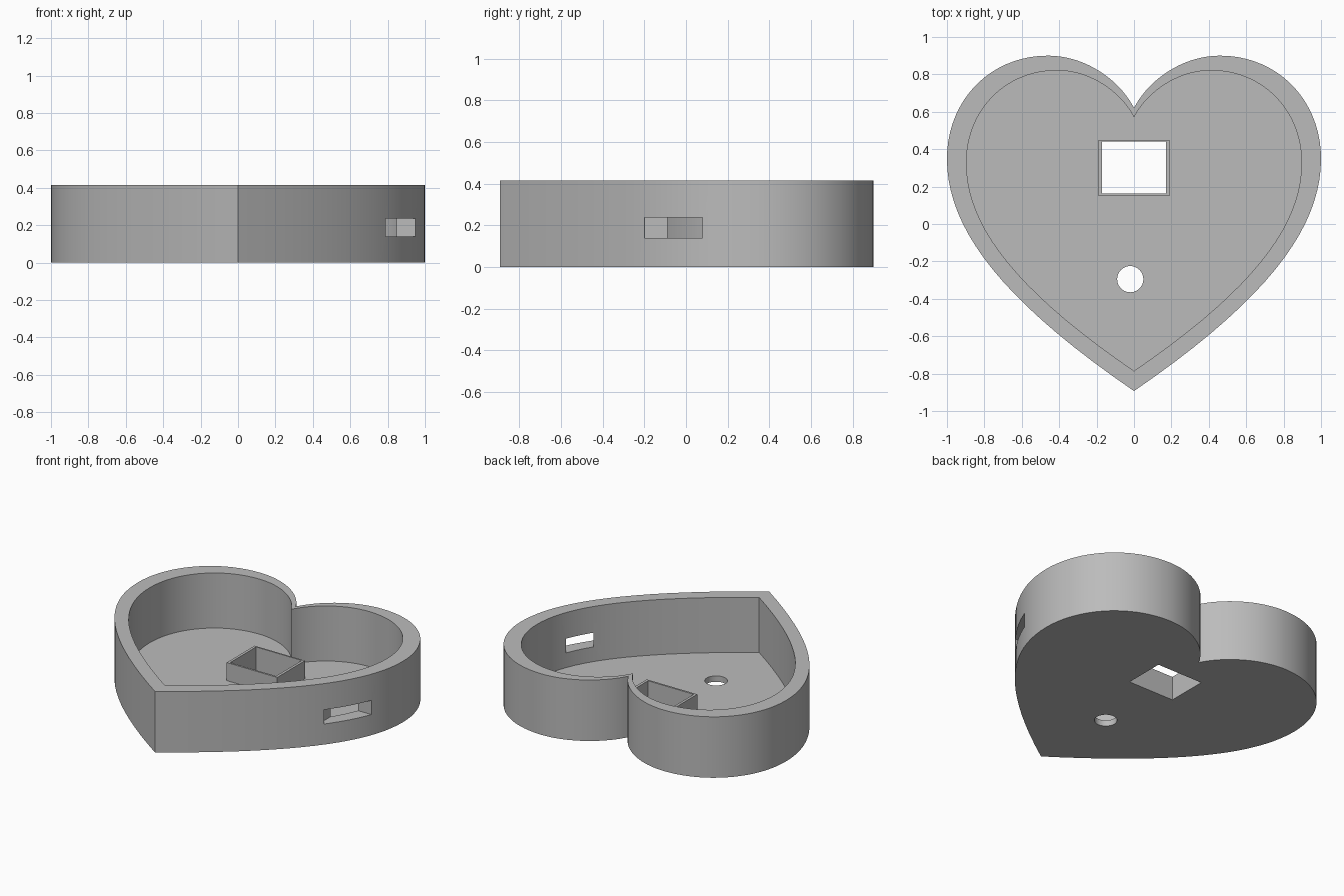
import bpy, bmesh, math
from mathutils import Vector
from mathutils.geometry import interpolate_bezier

if "Cube" in bpy.data.objects:
    bpy.data.objects.remove(bpy.data.objects["Cube"])

HEIGHT, FLOOR = 0.415, 0.04

grey = bpy.data.materials.new("plain_grey")
grey.use_nodes = True
GREY = (0.5, 0.5, 0.5, 1)
grey.diffuse_color = GREY
grey.node_tree.nodes["Principled BSDF"].inputs["Base Color"].default_value = GREY


def heart_outline():
    """Right half as three bezier spans, mirrored to a closed loop."""
    spans = [((0, 0.62), (0.07, 0.76), (0.25, 0.9), (0.46, 0.9)),
             ((0.46, 0.9), (0.77, 0.9), (1, 0.66), (1, 0.35)),
             ((1, 0.35), (1, 0), (0.75, -0.38), (0, -0.893))]
    right = []
    for span in spans:
        right += interpolate_bezier(*[Vector(p) for p in span], 20)[:-1]
    right.append(Vector((0, -0.893)))
    left = [Vector((-p.x, p.y)) for p in right[1:-1]]
    return right + left[::-1]


def prism(name, outline, z0, z1):
    bm = bmesh.new()
    face = bm.faces.new([bm.verts.new((p[0], p[1], z0)) for p in outline])
    top = bmesh.ops.extrude_face_region(bm, geom=[face])["geom"]
    verts = [v for v in top if isinstance(v, bmesh.types.BMVert)]
    bmesh.ops.translate(bm, verts=verts, vec=(0, 0, z1 - z0))
    bmesh.ops.recalc_face_normals(bm, faces=bm.faces)
    mesh = bpy.data.meshes.new(name)
    bm.to_mesh(mesh)
    bm.free()
    mesh.materials.append(grey)
    obj = bpy.data.objects.new(name, mesh)
    bpy.context.collection.objects.link(obj)
    return obj


def box(name, x0, x1, y0, y1, z0, z1):
    return prism(name, [(x0, y0), (x1, y0), (x1, y1), (x0, y1)], z0, z1)


def combine(target, tool, operation):
    mod = target.modifiers.new(tool.name, "BOOLEAN")
    mod.operation, mod.solver, mod.object = operation, "EXACT", tool
    bpy.context.view_layer.objects.active = target
    bpy.ops.object.modifier_apply(modifier=mod.name)
    bpy.data.objects.remove(tool)


# Heart tray: solid heart with a smaller heart hollowed out above the floor
outer = heart_outline()
inner = [p * 0.896 + Vector((0, 0.0145)) for p in outer]
tray = prism("heart_tray", outer, 0, HEIGHT)
combine(tray, prism("cavity", inner, FLOOR, 1), "DIFFERENCE")

# Thin rectangular collar on the floor, open right through the base
combine(tray, box("collar", -0.19, 0.19, 0.15, 0.45, 0.02, 0.163), "UNION")
combine(tray, box("collar_opening", -0.172, 0.172, 0.163, 0.44, -0.1, 1), "DIFFERENCE")

# Round hole in the floor
circle = [(-0.02 + 0.07 * math.cos(a), -0.295 + 0.07 * math.sin(a))
          for a in (math.tau * i / 40 for i in range(40))]
combine(tray, prism("round_hole", circle, -0.1, 0.1), "DIFFERENCE")

# Slot in the left side wall
combine(tray, box("side_slot", 0.76, 1.1, -0.2, 0.08, 0.14, 0.237), "DIFFERENCE")

bpy.ops.object.select_all(action="DESELECT")
tray.select_set(True)
bpy.context.view_layer.objects.active = tray
bpy.ops.object.shade_smooth_by_angle(angle=math.radians(30))
